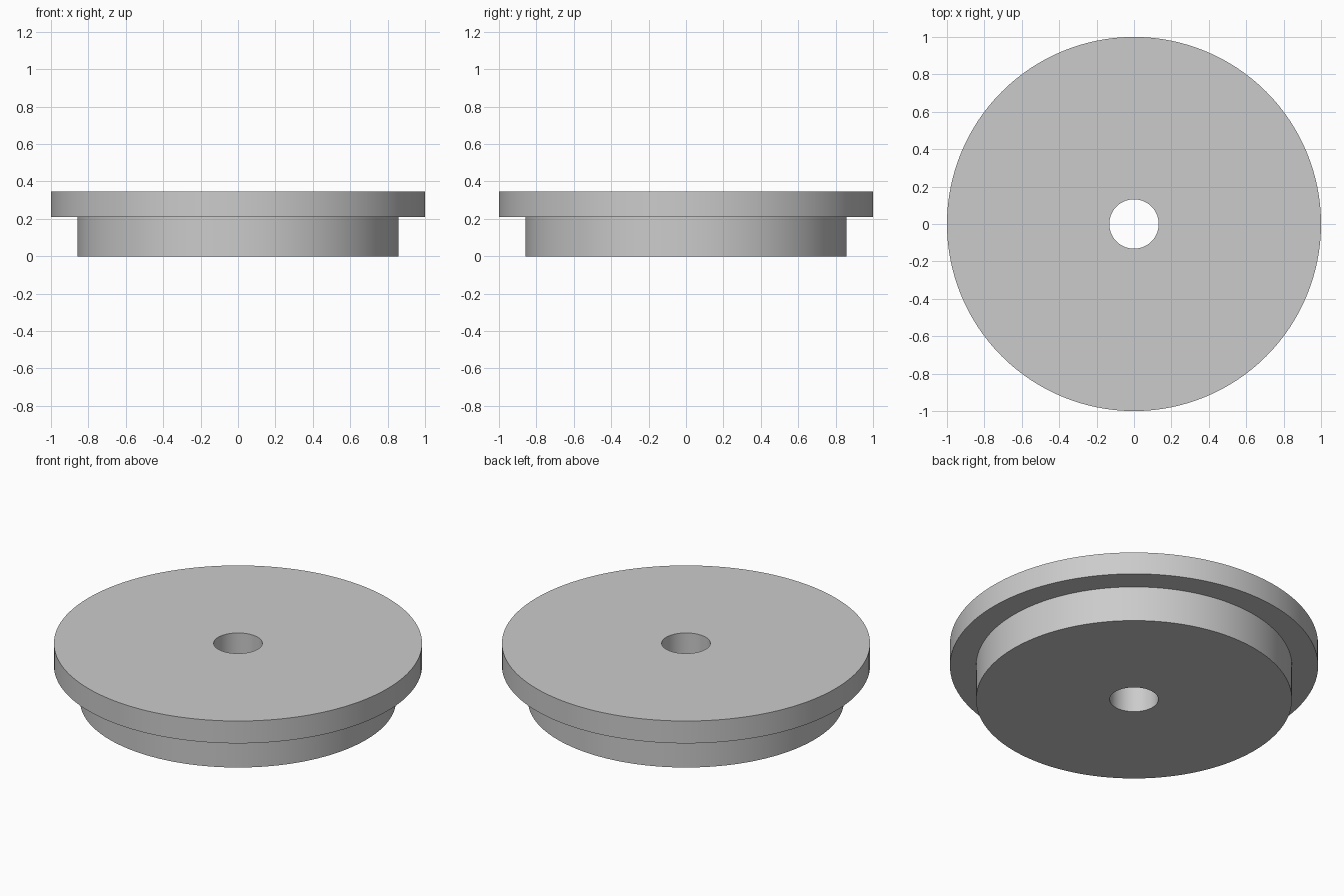
import bpy
import bmesh
from math import cos, sin, tau, radians

cube = bpy.data.objects.get("Cube")
if cube:
    bpy.data.objects.remove(cube, do_unlink=True)

SEGMENTS = 128
HOLE, BOSS, RIM = 0.132, 0.858, 1.0
STEP, TOP = 0.211, 0.345

grey = bpy.data.materials.new("light grey")
grey.use_nodes = True
colour = (0.6, 0.6, 0.6, 1)
grey.diffuse_color = colour
grey.node_tree.nodes["Principled BSDF"].inputs["Base Color"].default_value = colour


def lathe(name, profile):
    """Revolve a closed (radius, height) profile around z."""
    bm = bmesh.new()
    rings = [[bm.verts.new((r * cos(tau * i / SEGMENTS), r * sin(tau * i / SEGMENTS), z))
              for i in range(SEGMENTS)] for r, z in profile]
    for a, b in zip(rings, rings[1:] + rings[:1]):
        for i in range(SEGMENTS):
            j = (i + 1) % SEGMENTS
            bm.faces.new((a[i], a[j], b[j], b[i]))
    bmesh.ops.recalc_face_normals(bm, faces=bm.faces)
    mesh = bpy.data.meshes.new(name)
    bm.to_mesh(mesh)
    bm.free()
    mesh.materials.append(grey)
    obj = bpy.data.objects.new(name, mesh)
    bpy.context.collection.objects.link(obj)
    bpy.ops.object.select_all(action="DESELECT")
    obj.select_set(True)
    bpy.context.view_layer.objects.active = obj
    bpy.ops.object.shade_smooth_by_angle(angle=radians(30))
    return obj


# Stepped disc: narrow boss below, wide flange above, bored through the middle
lathe("flanged_disc", [
    (HOLE, 0), (BOSS, 0), (BOSS, STEP),
    (RIM, STEP), (RIM, TOP), (HOLE, TOP),
])
